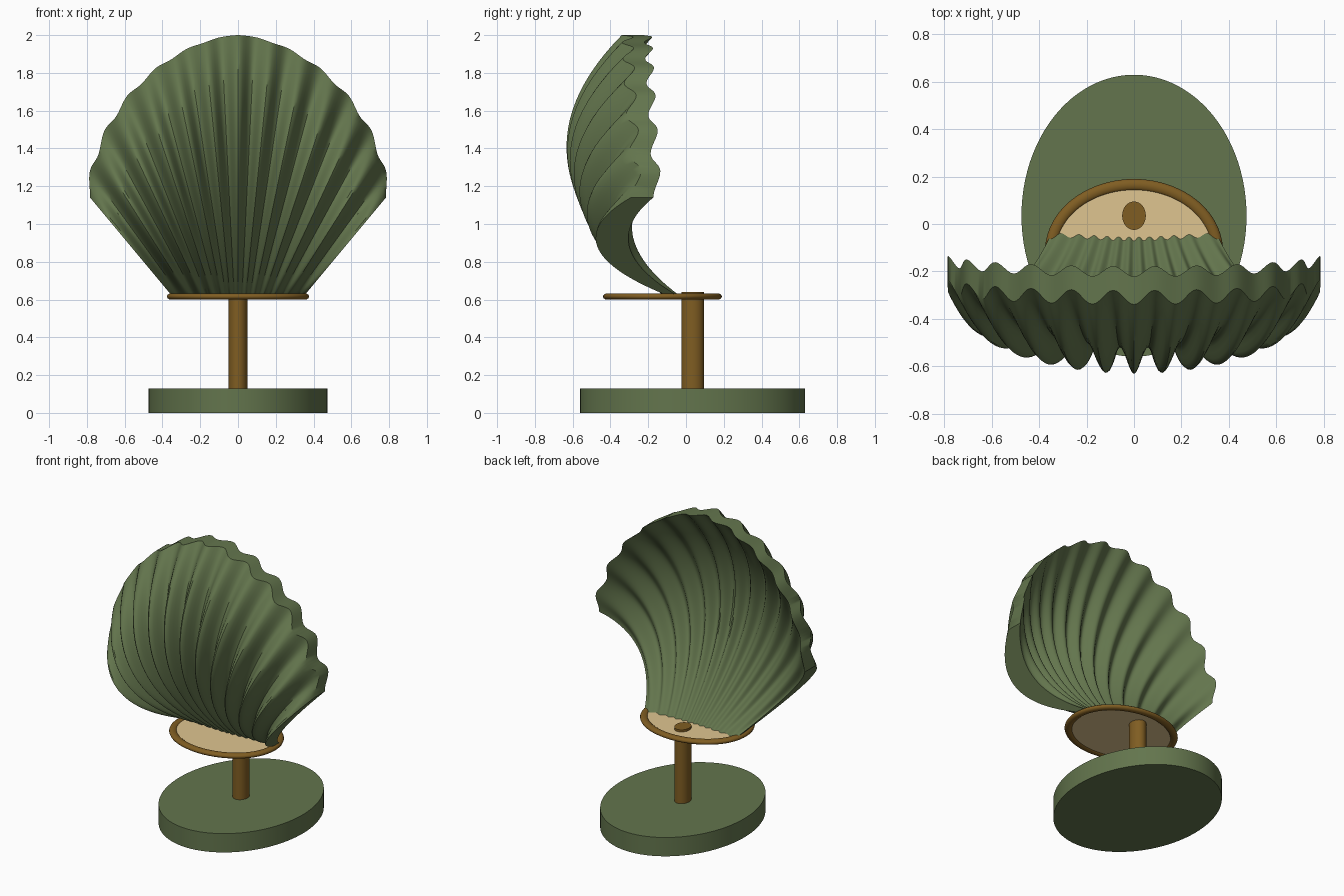
import bpy, bmesh, math

cube = bpy.data.objects.get("Cube")
if cube:
    bpy.data.objects.remove(cube, do_unlink=True)


def material(name, rgb):
    m = bpy.data.materials.new(name)
    m.use_nodes = True
    m.diffuse_color = (*rgb, 1)
    m.node_tree.nodes["Principled BSDF"].inputs["Base Color"].default_value = (*rgb, 1)
    return m


GREEN = material("moss green", (0.125, 0.178, 0.074))
BROWN = material("bronze brown", (0.215, 0.11, 0.016))
TAN = material("pale tan", (0.74, 0.56, 0.28))


def finish(ob, name, mat, angle=35):
    ob.name = name
    ob.data.materials.append(mat)
    bpy.ops.object.select_all(action="DESELECT")
    ob.select_set(True)
    bpy.context.view_layer.objects.active = ob
    bpy.ops.object.shade_smooth_by_angle(angle=math.radians(angle))


def oval(name, mat, rx, ry, y, z0, z1, sides=64):
    """Upright elliptical cylinder between two heights."""
    bpy.ops.mesh.primitive_cylinder_add(vertices=sides, radius=1, depth=z1 - z0,
                                        location=(0, y, (z0 + z1) / 2))
    ob = bpy.context.object
    ob.scale = (rx, ry, 1)
    bpy.ops.object.transform_apply(location=False, rotation=False, scale=True)
    finish(ob, name, mat)


# Foot, stem and tray
oval("base", GREEN, 0.475, 0.595, 0.035, 0, 0.13, 96)
oval("stem", BROWN, 0.05, 0.06, 0.035, 0.125, 0.64, 32)
oval("tray", TAN, 0.355, 0.292, -0.125, 0.607, 0.625)

# Flattened round rim around the tray
bpy.ops.curve.primitive_bezier_circle_add(radius=1, location=(0, -0.125, 0.616))
rim = bpy.context.object
for p in rim.data.splines[0].bezier_points:
    for v in (p.co, p.handle_left, p.handle_right):
        v.x *= 0.352
        v.y *= 0.29
rim.data.resolution_u = 20
rim.data.bevel_depth = 0.025
rim.data.bevel_resolution = 4
bpy.ops.object.convert(target="MESH")
rim = bpy.context.object
rim.scale.z = 0.68
bpy.ops.object.transform_apply(location=False, rotation=False, scale=True)
finish(rim, "tray_rim", BROWN, 60)

# Ribbed shell: rays fan out from a point below the tray, ribs widen sideways
RIBS, PER_RIB, ROWS = 12, 12, 28
COLS = RIBS * PER_RIB
FAN_Z, FOOT_Z, SPREAD = 0.2, 0.622, math.radians(39.8)


def shell_point(u, t, inner):
    """u runs across the fan from -1 to 1, t runs from foot to rim."""
    wave = math.cos(math.pi * RIBS * u)
    fan = u * (0.83 + 0.17 * abs(u))
    ang = SPREAD * fan
    r0 = (FOOT_Z - FAN_Z) / math.cos(ang)
    r1 = 1.8 - 0.56 * abs(fan) ** 1.55 - 0.015 * abs(u) * wave
    r = r0 + (r1 - r0) * t
    arch = 4 * t * (1 - t)
    y = -0.11 - 0.2 * t - (0.36 - 0.12 * u * u) * arch + u * u * (0.02 + 0.03 * t)
    if inner:
        y += 0.05 + 0.06 * t + 0.06 * u * u * arch - (0.008 + 0.014 * t + 0.01 * arch) * wave
    else:
        y -= (0.01 + 0.02 * t + 0.035 * arch) * wave
    return (r * math.sin(ang), y, FAN_Z + r * math.cos(ang))


bm = bmesh.new()
sheets = [[[bm.verts.new(shell_point(2 * i / COLS - 1, j / ROWS, inner))
            for j in range(ROWS + 1)] for i in range(COLS + 1)]
          for inner in (False, True)]
for g in sheets:
    for i in range(COLS):
        for j in range(ROWS):
            bm.faces.new((g[i][j], g[i + 1][j], g[i + 1][j + 1], g[i][j + 1]))
# Close the border between outer and inner sheets
front, back = sheets
for i in range(COLS):
    for j in (0, ROWS):
        bm.faces.new((front[i][j], front[i + 1][j], back[i + 1][j], back[i][j]))
for j in range(ROWS):
    for i in (0, COLS):
        bm.faces.new((front[i][j], front[i][j + 1], back[i][j + 1], back[i][j]))
bmesh.ops.recalc_face_normals(bm, faces=bm.faces)
mesh = bpy.data.meshes.new("shell")
bm.to_mesh(mesh)
bm.free()
shell = bpy.data.objects.new("shell", mesh)
bpy.context.collection.objects.link(shell)
finish(shell, "shell", GREEN, 40)
